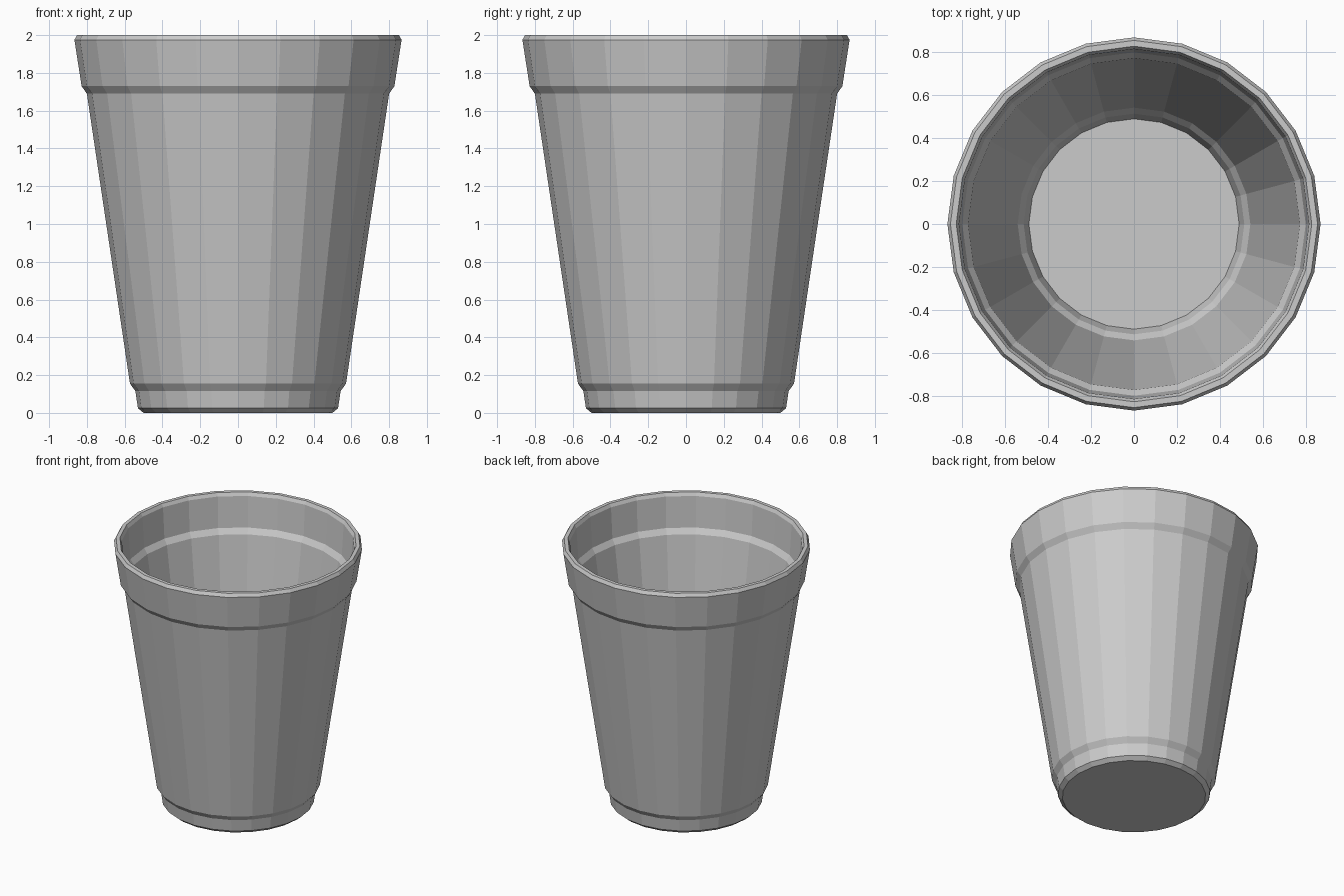
import bpy, bmesh
from math import cos, sin, tau

if "Cube" in bpy.data.objects:
    bpy.data.objects.remove(bpy.data.objects["Cube"])

SIDES = 24

# Cup cross-section (radius, height): outside going up, over the rim, inside going down
profile = [
    (0.50, 0.0), (0.53, 0.025), (0.543, 0.115), (0.572, 0.155),   # foot and step
    (0.80, 1.69), (0.828, 1.73), (0.866, 1.975),                  # wall and collar
    (0.852, 2.0), (0.825, 2.0), (0.812, 1.975),                   # rim
    (0.797, 1.74), (0.77, 1.70),                                  # inner collar step
    (0.54, 0.16), (0.512, 0.12), (0.488, 0.035),                  # inner wall to floor
]


def lathe(name, points, sides):
    """Spin a profile around z and cap both ends with fans."""
    bm = bmesh.new()
    rings = [[bm.verts.new((r * cos(tau * i / sides), r * sin(tau * i / sides), z))
              for i in range(sides)] for r, z in points]
    for a, b in zip(rings, rings[1:]):
        for i in range(sides):
            j = (i + 1) % sides
            bm.faces.new((a[i], a[j], b[j], b[i]))
    # Underside and inside floor
    bm.faces.new(rings[0][::-1])
    bm.faces.new(rings[-1])
    bmesh.ops.recalc_face_normals(bm, faces=bm.faces)
    mesh = bpy.data.meshes.new(name)
    bm.to_mesh(mesh)
    bm.free()
    obj = bpy.data.objects.new(name, mesh)
    bpy.context.collection.objects.link(obj)
    return obj


lathe("cup", profile, SIDES)
